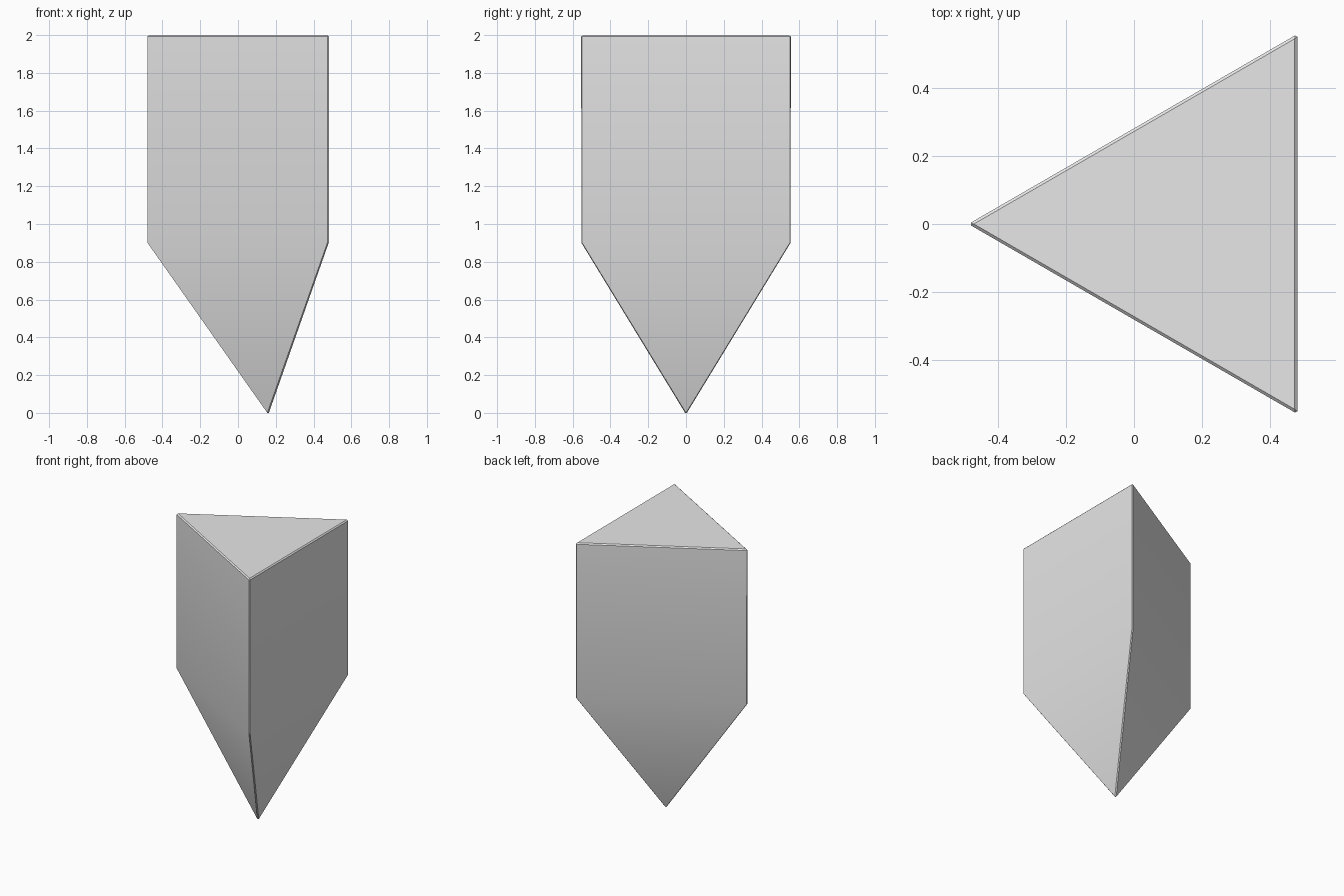
import bpy
import bmesh
import math

cube = bpy.data.objects.get("Cube")
if cube:
    bpy.data.objects.remove(cube, do_unlink=True)

CENTRE_X = 0.158   # axis through the tip
RADIUS = 0.645     # triangle centre to corner
SHOULDER = 0.9     # where the taper begins
TOP = 2.0
BEVEL = 0.008

grey = bpy.data.materials.new("light_grey")
grey.use_nodes = True
grey.diffuse_color = (0.8, 0.8, 0.8, 1)
grey.node_tree.nodes["Principled BSDF"].inputs["Base Color"].default_value = (0.8, 0.8, 0.8, 1)

bm = bmesh.new()


def triangle(z):
    """Ring of three corners, one pointing to -x."""
    angles = [math.pi + i * math.tau / 3 for i in range(3)]
    return [bm.verts.new((CENTRE_X + RADIUS * math.cos(a), RADIUS * math.sin(a), z))
            for a in angles]


# Triangular shaft with a pyramid point below
upper, lower = triangle(TOP), triangle(SHOULDER)
tip = bm.verts.new((CENTRE_X, 0, 0))
bm.faces.new(upper)
for i in range(3):
    j = (i + 1) % 3
    bm.faces.new((lower[i], lower[j], upper[j], upper[i]))
    bm.faces.new((tip, lower[j], lower[i]))
bmesh.ops.recalc_face_normals(bm, faces=bm.faces)

# Narrow bevel on every edge except the shoulder
edges = [e for e in bm.edges if not all(v in lower for v in e.verts)]
bmesh.ops.bevel(bm, geom=edges, offset=BEVEL, offset_type='OFFSET',
                segments=1, profile=0.5, affect='EDGES')

# Bring the blunted tip back to the ground
low = min(v.co.z for v in bm.verts)
for v in bm.verts:
    if v.co.z < SHOULDER - 0.05:
        v.co.z = (v.co.z - low) * SHOULDER / (SHOULDER - low)

mesh = bpy.data.meshes.new("pointed_prism")
bm.to_mesh(mesh)
bm.free()
mesh.materials.append(grey)
prism = bpy.data.objects.new("pointed_prism", mesh)
bpy.context.collection.objects.link(prism)

# Smooth over the shoulder, keep the corners sharp
bpy.ops.object.select_all(action='DESELECT')
prism.select_set(True)
bpy.context.view_layer.objects.active = prism
bpy.ops.object.shade_smooth_by_angle(angle=math.radians(30))
